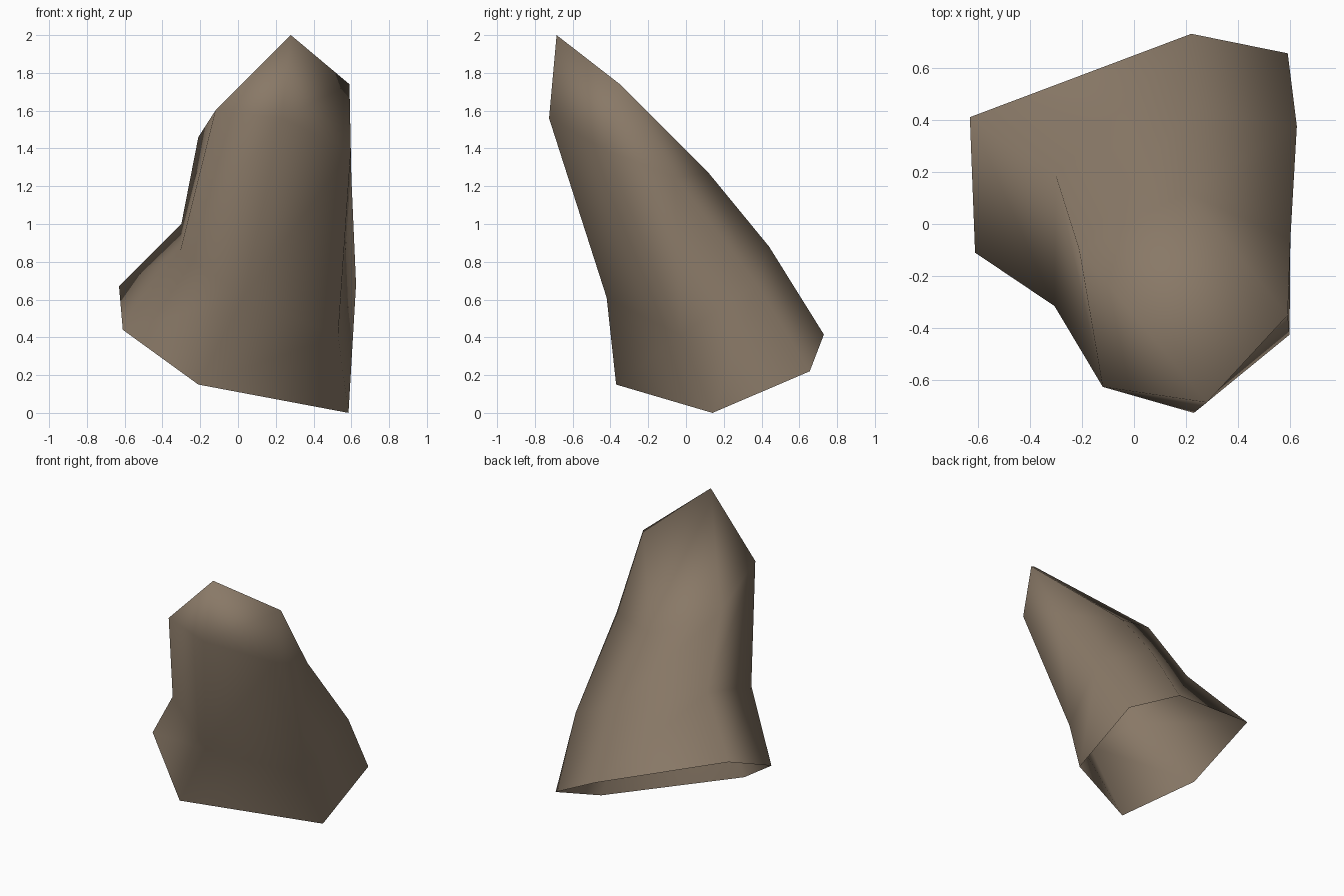
import bpy, bmesh

if "Cube" in bpy.data.objects:
    bpy.data.objects.remove(bpy.data.objects["Cube"])

# single stone-brown colour
mat = bpy.data.materials.new("stone_brown")
mat.diffuse_color = (0.25, 0.19, 0.135, 1)
mat.use_nodes = True
mat.node_tree.nodes["Principled BSDF"].inputs["Base Color"].default_value = mat.diffuse_color

# hexagonal cross-sections, from the open foot upwards
rings = [
    [(-.63, .41, .67), (-.61, -.11, .44), (-.21, -.37, .15),
     (.585, .14, 0), (.59, .655, .22), (.22, .73, .415)],
    [(-.30, .185, 1.0), (-.305, -.315, .86), (.03, -.42, .61),
     (.53, -.03, .41), (.625, .375, .68), (.22, .44, .88)],
    [(-.21, -.10, 1.46), (-.12, -.625, 1.60), (.23, -.725, 1.56),
     (.597, -.425, 1.39), (.60, -.06, 1.25), (.20, .12, 1.27)],
]

bm = bmesh.new()
loops = [[bm.verts.new(p) for p in ring] for ring in rings]

# side walls between neighbouring sections
for low, high in zip(loops, loops[1:]):
    for i in range(6):
        j = (i + 1) % 6
        bm.faces.new((low[i], low[j], high[j], high[i]))

# wedge-shaped tip: a ridge between two points closes the top
peak = bm.verts.new((.28, -.685, 2.0))
shoulder = bm.verts.new((.59, -.35, 1.74))
u = loops[-1]
for f in ((u[0], u[1], peak), (u[1], u[2], peak), (u[2], u[3], shoulder, peak),
          (u[3], u[4], shoulder), (u[4], u[5], shoulder), (u[5], u[0], peak, shoulder)):
    bm.faces.new(f)

for f in bm.faces:
    f.smooth = True

mesh = bpy.data.meshes.new("rock_spike")
bm.to_mesh(mesh)
bm.free()
mesh.materials.append(mat)
obj = bpy.data.objects.new("rock_spike", mesh)
bpy.context.collection.objects.link(obj)
